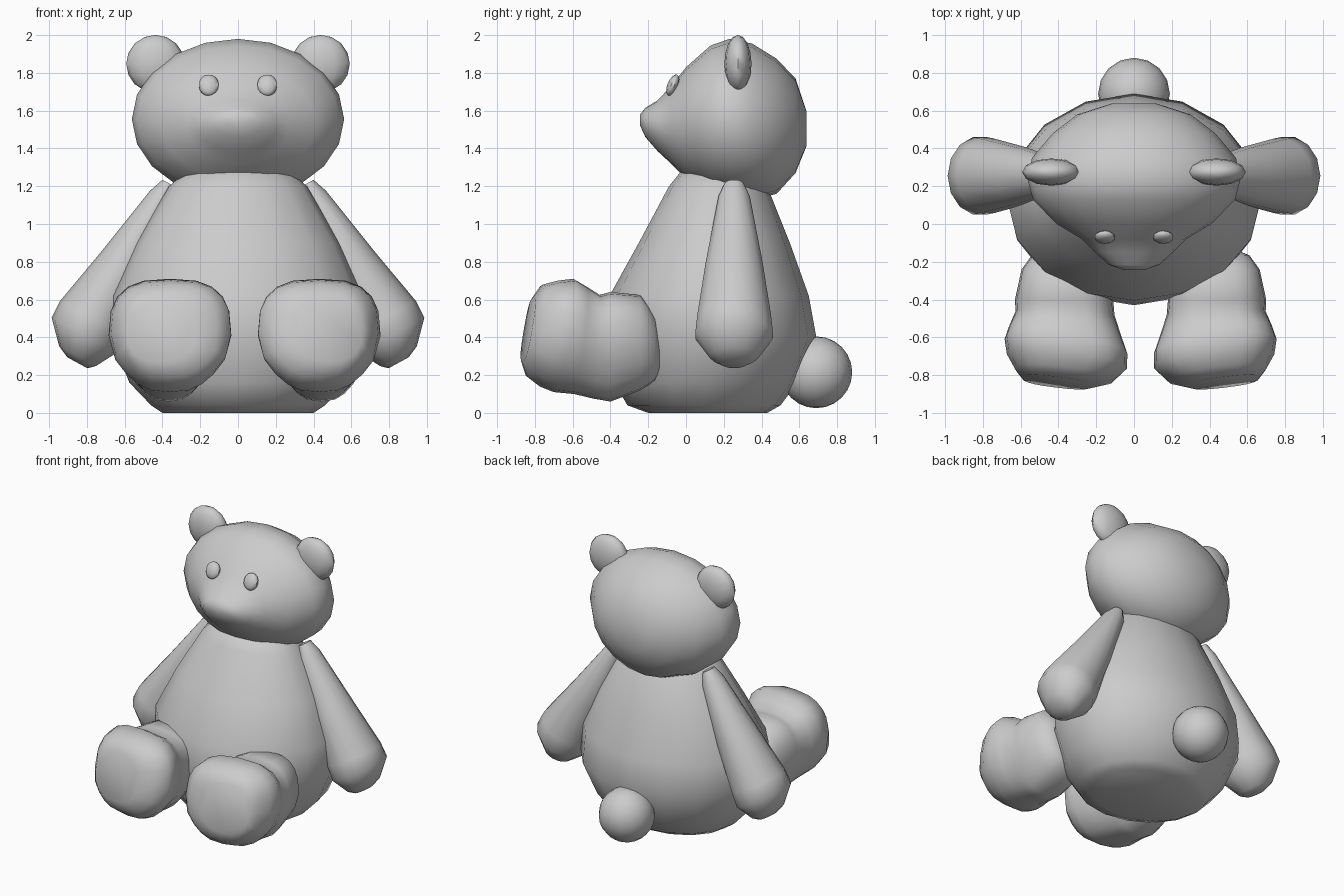
import bpy, bmesh
from math import cos, sin, pi, copysign
from mathutils import Vector, Euler

if "Cube" in bpy.data.objects:
    bpy.data.objects.remove(bpy.data.objects["Cube"])

X, Y, Z = Vector((1, 0, 0)), Vector((0, 1, 0)), Vector((0, 0, 1))


def finish(name, bm, mirror=False, angle=0.9):
    bmesh.ops.recalc_face_normals(bm, faces=bm.faces)
    me = bpy.data.meshes.new(name)
    bm.to_mesh(me)
    bm.free()
    ob = bpy.data.objects.new(name, me)
    bpy.context.collection.objects.link(ob)
    bpy.ops.object.select_all(action='DESELECT')
    ob.select_set(True)
    bpy.context.view_layer.objects.active = ob
    bpy.ops.object.shade_smooth_by_angle(angle=angle)
    if mirror:
        ob.modifiers.new("mirror", 'MIRROR').use_mirror_merge = False
    return ob


def loft(name, rings, u, v, sides, power=2.0, warp=None, mirror=False):
    """Skin (centre, u radius, v radius) rings; power > 2 squares them off."""
    bm = bmesh.new()
    loops = []
    for i, (c, ru, rv) in enumerate(rings):
        loop = []
        for k in range(sides):
            a = 2 * pi * k / sides
            pu = copysign(abs(cos(a)) ** (2 / power), cos(a))
            pv = copysign(abs(sin(a)) ** (2 / power), sin(a))
            p = Vector(c) + u * (ru * pu) + v * (rv * pv)
            loop.append(bm.verts.new(warp(p, i) if warp else p))
        loops.append(loop)
    for a, b in zip(loops, loops[1:]):
        for k in range(sides):
            n = (k + 1) % sides
            bm.faces.new((a[k], a[n], b[n], b[k]))
    bm.faces.new(loops[0])
    bm.faces.new(loops[-1])
    return finish(name, bm, mirror)


def ball(name, loc, size, segs, rings, tilt=(0, 0, 0), mirror=False):
    """Ellipsoid with given radii, optionally mirrored across x = 0."""
    bm = bmesh.new()
    bmesh.ops.create_uvsphere(bm, u_segments=segs, v_segments=rings, radius=1)
    bmesh.ops.scale(bm, vec=size, verts=bm.verts)
    bmesh.ops.rotate(bm, matrix=Euler(tilt).to_matrix(), verts=bm.verts)
    bmesh.ops.translate(bm, vec=loc, verts=bm.verts)
    return finish(name, bm, mirror)


# Body: pear shape, rows of (z, x radius, front y, back y)
body = [(0.0, .40, -.20, .43), (.04, .46, -.31, .50), (.16, .575, -.38, .59),
        (.40, .67, -.43, .69), (.62, .67, -.405, .65), (.90, .54, -.25, .55),
        (1.20, .365, -.09, .43), (1.275, .28, -.03, .36), (1.30, .15, .05, .28)]
loft("body", [((0, (f + b) / 2, z), rx, (b - f) / 2) for z, rx, f, b in body],
     X, Y, 16)

# Head with muzzle: rows of (y, x radius, bottom z, top z) from back to nose
head = [(.637, .12, 1.41, 1.60), (.58, .30, 1.27, 1.77), (.48, .43, 1.16, 1.875),
        (.35, .54, 1.125, 1.955), (.23, .562, 1.13, 1.98), (.13, .535, 1.165, 1.945),
        (0, .41, 1.24, 1.83), (-.08, .275, 1.32, 1.73), (-.15, .205, 1.385, 1.655),
        (-.215, .135, 1.46, 1.615), (-.243, .055, 1.52, 1.58)]
loft("head", [((0, y, (lo + hi) / 2), rx, (hi - lo) / 2) for y, rx, lo, hi in head],
     X, Z, 20)

# Ears and eyes
ball("ears", (.437, .275, 1.848), (.155, .072, .153), 12, 8, mirror=True)
ball("eyes", (.155, -.07, 1.735), (.055, .028, .06), 10, 8, (-.4, 0, 0), True)

# Arms: tapering from shoulder to rounded paw, rows of (x, z, radius, y radius)
arm = [(.365, 1.215, .04, .05), (.40, 1.14, .075, .085), (.60, .78, .145, .155),
       (.77, .50, .195, .20), (.815, .41, .195, .21), (.85, .30, .11, .13),
       (.85, .265, .06, .07)]
loft("arms", [((x, .255, z), r, ry) for x, z, r, ry in arm],
     Vector((.879, 0, .477)), Y, 14, mirror=True)

# Legs: thigh and upright foot, rows of (y, x centre, x radius, bottom z, top z)
leg = [(-.14, .44, .11, .22, .42), (-.165, .44, .17, .17, .52),
       (-.24, .435, .23, .12, .625), (-.40, .44, .26, .06, .64),
       (-.47, .435, .262, .075, .625), (-.56, .435, .295, .10, .67),
       (-.65, .43, .325, .11, .71), (-.73, .425, .318, .14, .70),
       (-.805, .44, .26, .19, .68), (-.85, .48, .18, .27, .61)]
LEG_X = .035    # the pair of legs sits slightly to one side


def toe_out(p, i):
    # narrow the underside, lean the sole back and turn it slightly outward
    w = min(1, max(0, (i - 3) / 3))
    cx = leg[i][1]
    p.x = cx + (p.x - cx) * (1 - 1.3 * max(0, .34 - p.z)) - LEG_X
    return p + Y * w * (.17 * (p.z - .4) + .12 * (p.x + LEG_X - .43))


legs = loft("legs", [((cx, y, (lo + hi) / 2), rx, (hi - lo) / 2)
                     for y, cx, rx, lo, hi in leg],
            X, Z, 20, 2.8, toe_out, True)
legs.location.x = LEG_X

# Tail
ball("tail", (0, .69, .215), (.19, .19, .19), 16, 12)
